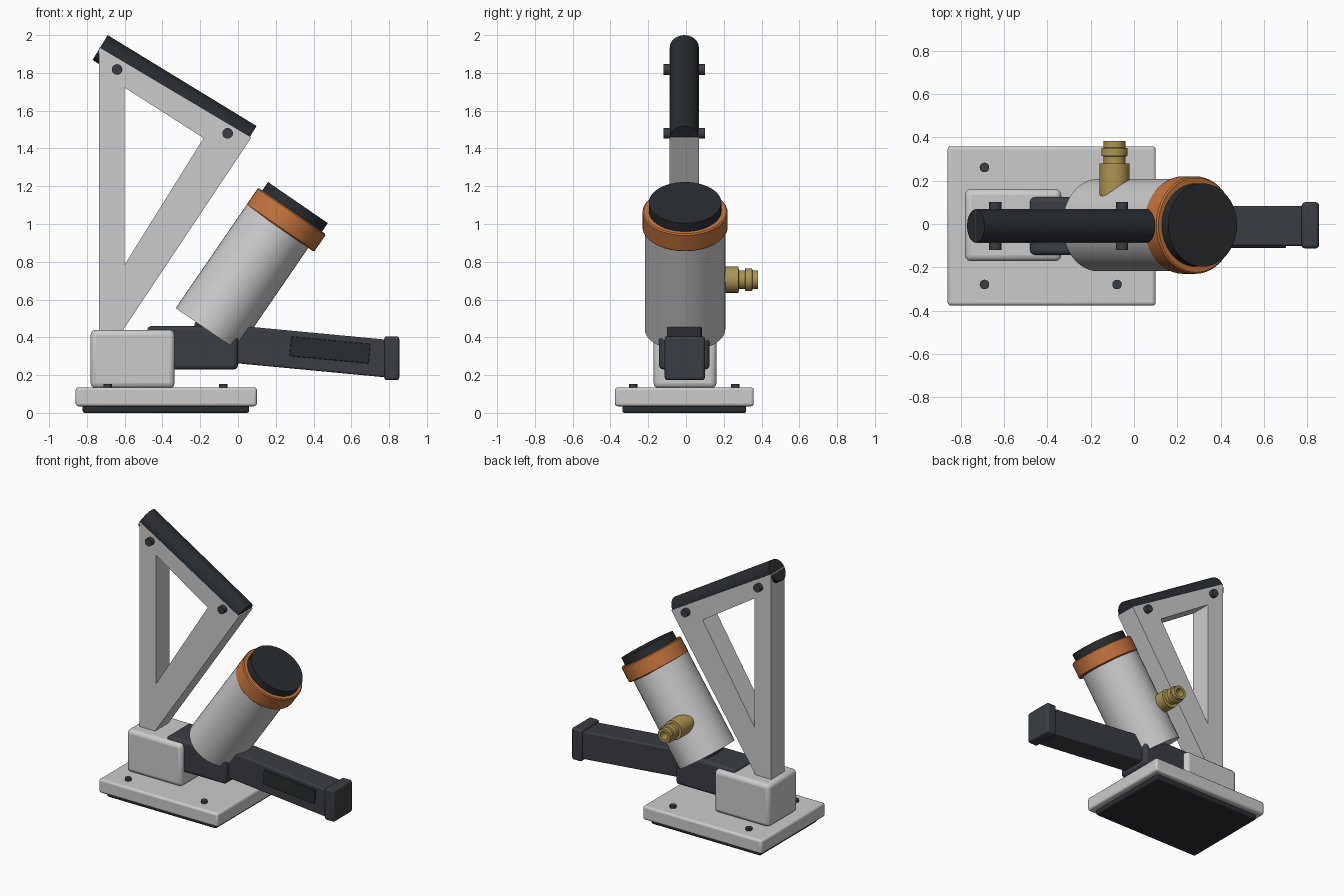
import bpy, bmesh, math
from mathutils import Matrix, Vector

if "Cube" in bpy.data.objects:
    bpy.data.objects.remove(bpy.data.objects["Cube"])

Y = -0.009                      # symmetry plane of the whole assembly
TILT = math.radians(34.5)       # lean of the cup
ARM = math.radians(5.4)         # droop of the lower arm


def material(name, rgb):
    m = bpy.data.materials.new(name)
    m.diffuse_color = (*rgb, 1)
    m.use_nodes = True
    m.node_tree.nodes["Principled BSDF"].inputs["Base Color"].default_value = m.diffuse_color
    return m


BLACK = material("black", (0.022, 0.026, 0.029))
DARK = material("dark_grey", (0.042, 0.048, 0.054))
ORANGE = material("copper_orange", (0.54, 0.17, 0.045))
BRASS = material("brass", (0.42, 0.30, 0.085))


def finish(name, bm, mat=None, matrix=Matrix(), bevel=0, seg=3):
    bmesh.ops.recalc_face_normals(bm, faces=bm.faces)
    me = bpy.data.meshes.new(name)
    bm.to_mesh(me)
    bm.free()
    ob = bpy.data.objects.new(name, me)
    bpy.context.collection.objects.link(ob)
    ob.matrix_world = matrix
    if mat:
        me.materials.append(mat)
    if bevel:
        b = ob.modifiers.new("bevel", 'BEVEL')
        b.width, b.segments, b.limit_method = bevel, seg, 'ANGLE'
    bpy.ops.object.select_all(action='DESELECT')
    ob.select_set(True)
    bpy.context.view_layer.objects.active = ob
    bpy.ops.object.shade_smooth_by_angle(angle=math.radians(35))
    return ob


def box(name, center, size, mat=None, bevel=0.015, tilt=0):
    bm = bmesh.new()
    bmesh.ops.create_cube(bm, size=1)
    bmesh.ops.scale(bm, vec=size, verts=bm.verts)
    return finish(name, bm, mat,
                  Matrix.Translation(center) @ Matrix.Rotation(tilt, 4, 'Y'), bevel)


def lathe(name, profile, mat, matrix, sx=1, sy=1, n=48):
    """Spin (radius, height) points around local z."""
    bm = bmesh.new()
    vs = [bm.verts.new((r, 0, h)) for r, h in profile]
    es = [bm.edges.new(p) for p in zip(vs, vs[1:])]
    bmesh.ops.spin(bm, geom=vs + es, axis=(0, 0, 1), cent=(0, 0, 0),
                   steps=n, angle=math.tau)
    bmesh.ops.remove_doubles(bm, verts=bm.verts, dist=1e-5)
    bmesh.ops.scale(bm, vec=(sx, sy, 1), verts=bm.verts)
    return finish(name, bm, mat, matrix)


def rod(name, a, b, r, mat, n=32):
    a, b = Vector(a), Vector(b)
    rot = (b - a).to_track_quat('Z', 'Y').to_matrix().to_4x4()
    h = (b - a).length
    return lathe(name, [(0, 0), (r, 0), (r, h), (0, h)], mat,
                 Matrix.Translation(a) @ rot, n=n)


# base plate, rubber pad and screws
box("base_pad", (-0.382, Y, 0.022), (0.88, 0.655, 0.044), BLACK, 0.01)
box("base_plate", (-0.38, Y, 0.085), (0.96, 0.735, 0.1), None, 0.015)
for x in (-0.69, -0.078):
    for s in (-1, 1):
        y = Y + 0.27 * s
        rod("base_screw", (x, y, 0.12), (x, y, 0.153), 0.022, DARK, 20)

# mounting block and pivot housing
box("mount_block", (-0.558, Y + 0.004, 0.285), (0.445, 0.333, 0.31), None, 0.028)
box("pivot_housing", (-0.24, Y, 0.345), (0.48, 0.267, 0.23), DARK, 0.022)

# lower arm with side panel and end cap
box("lower_arm", (0.275, Y, 0.336), (1.03, 0.185, 0.199), DARK, 0.01, ARM)
box("arm_panel", (0.487, -0.085, 0.333), (0.42, 0.05, 0.104), BLACK, 0.004, ARM)
box("arm_end_cap", (0.814, Y + 0.003, 0.289), (0.08, 0.213, 0.232), DARK, 0.015)

# triangular handle frame: outer outline with a triangular window
outer = [(-0.735, 0.43), (-0.735, 1.935), (0.07, 1.457), (-0.615, 0.43)]
inner = [(-0.6, 0.785), (-0.6, 1.722), (-0.182, 1.455), (-0.6, 0.785)]
bm = bmesh.new()
o = [bm.verts.new((x, -0.078, z)) for x, z in outer]
i = [bm.verts.new((x, -0.078, z)) for x, z in inner[:3]]
for f in ((o[0], o[1], i[1], i[0]), (o[1], o[2], i[2], i[1]),
          (o[2], o[3], i[0], i[2]), (o[3], o[0], i[0])):
    bm.faces.new(f)
ext = bmesh.ops.extrude_face_region(bm, geom=bm.faces[:], use_keep_orig=True)
bmesh.ops.translate(bm, vec=(0, 0.156, 0),
                    verts=[g for g in ext["geom"] if isinstance(g, bmesh.types.BMVert)])
finish("handle_frame", bm, None, Matrix.Translation((0, Y, 0)))

# round grip along the frame's upper edge and its cross pins
rod("handle_grip", (-0.73, Y, 1.934), (0.058, Y, 1.453), 0.077, BLACK, 40)
for x, z in ((-0.64, 1.818), (-0.055, 1.48)):
    rod("handle_pin", (x, Y - 0.11, z), (x, Y + 0.11, z), 0.028, DARK, 24)

# leaning cup, collar and lid share one tilted frame
cup = Matrix.Translation((-0.166, Y + 0.004, 0.442)) @ Matrix.Rotation(TILT, 4, 'Y')
head = cup @ Matrix.Translation((0.018, 0, 0))
lathe("cup_body", [(0, 0), (1, 0), (1, 0.70), (0, 0.70)], None, cup, 0.199, 0.213)
lathe("cup_collar", [(0, 0.66), (0.97, 0.66), (1, 0.667), (1, 0.766), (0.97, 0.773), (0, 0.773)],
      ORANGE, head, 0.218, 0.225)
lathe("cup_lid", [(0, 0.75), (0.192, 0.75), (0.192, 0.827), (0, 0.827)], BLACK, head)

# stepped hose fitting with an open bore on the back
fitting = [(0, 0.08), (0.069, 0.08), (0.069, 0.278), (0.05, 0.28), (0.05, 0.312),
           (0.06, 0.314), (0.06, 0.35), (0.05, 0.352), (0.05, 0.382),
           (0.03, 0.382), (0.03, 0.30), (0, 0.30)]
lathe("hose_fitting", fitting, BRASS,
      Matrix.Translation((-0.09, 0, 0.705)) @ Matrix.Rotation(-math.pi / 2, 4, 'X'), n=32)
